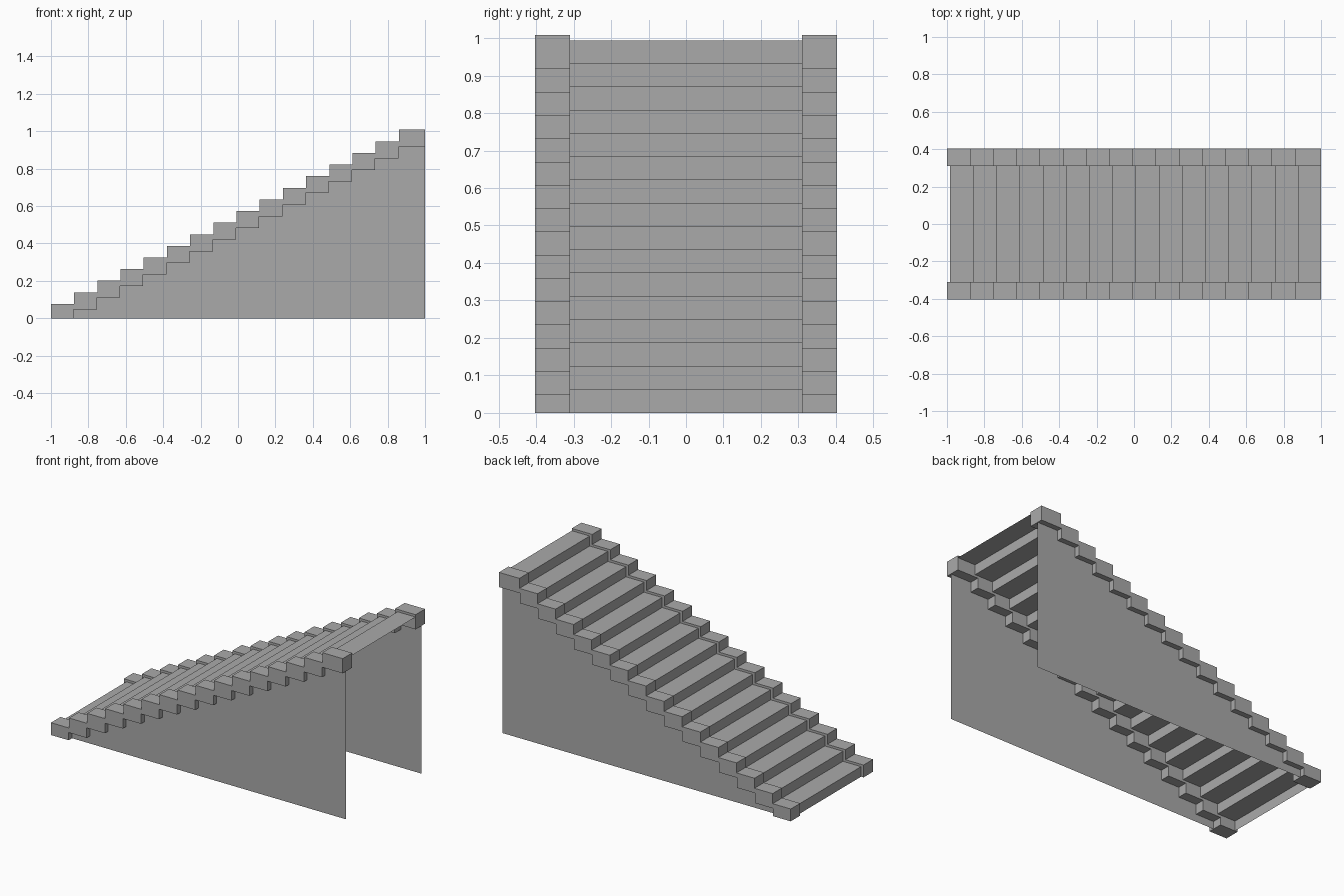
import bpy, bmesh

if "Cube" in bpy.data.objects:
    bpy.data.objects.remove(bpy.data.objects["Cube"])

N = 16                    # number of steps
RUN, RISE = 0.124, 0.0621
INNER, OUTER, WALL = 0.31, 0.403, 0.37

# Dark grey for every part
grey = bpy.data.materials.new("dark_grey")
grey.diffuse_color = (0.4, 0.4, 0.4, 1)
grey.use_nodes = True
grey.node_tree.nodes["Principled BSDF"].inputs["Base Color"].default_value = grey.diffuse_color


def make(name, build):
    bm = bmesh.new()
    build(bm)
    me = bpy.data.meshes.new(name)
    bm.to_mesh(me)
    bm.free()
    me.materials.append(grey)
    ob = bpy.data.objects.new(name, me)
    bpy.context.collection.objects.link(ob)


def stairs(x0, z0, first, count, end):
    """Stepped line: riser then tread for each step, ending at x = end."""
    pts = []
    for k in range(first, count):
        z = z0 + RISE * k
        x_next = x0 + RUN * (k + 1) if k < count - 1 else end
        pts += [(x0 + RUN * k, z), (x_next, z)]
    return pts


top = stairs(-1, 0.0765, 0, N, 1)
under = stairs(-1.003, -0.0145, 1, N, 1)
under_start = under[0][0]


def prism(profile, y0, y1):
    def build(bm):
        f = bm.faces.new([bm.verts.new((x, y0, z)) for x, z in profile])
        ext = bmesh.ops.extrude_face_region(bm, geom=[f], use_keep_orig=True)
        vs = [g for g in ext["geom"] if isinstance(g, bmesh.types.BMVert)]
        bmesh.ops.translate(bm, verts=vs, vec=(0, y1 - y0, 0))
        bmesh.ops.recalc_face_normals(bm, faces=bm.faces)
    return build


def sheet(profile, y):
    def build(bm):
        bm.faces.new([bm.verts.new((x, y, z)) for x, z in profile])
        bm.normal_update()
        if bm.faces[:][0].normal.y * y < 0:
            bmesh.ops.reverse_faces(bm, faces=bm.faces)
    return build


# Stepped side trims and thin side walls
trim = top + under[::-1] + [(under_start, 0), (-1, 0)]
wall = [(under_start, 0)] + under + [(1, 0)]
for side, s in (("front", -1), ("back", 1)):
    make(side + "_trim", prism(trim, s * INNER, s * OUTER))
    make(side + "_wall", sheet(wall, s * WALL))


# Treads and risers as one folded sheet
def treads(bm):
    line = [(-0.983, 0)] + stairs(-0.983, RISE, 0, N, 1)
    rows = [[bm.verts.new((x, y, z)) for y in (-INNER, INNER)] for x, z in line]
    for a, b in zip(rows, rows[1:]):
        bm.faces.new((a[0], b[0], b[1], a[1]))
    bm.normal_update()
    if bm.faces[:][1].normal.z < 0:
        bmesh.ops.reverse_faces(bm, faces=bm.faces)


make("treads", treads)
